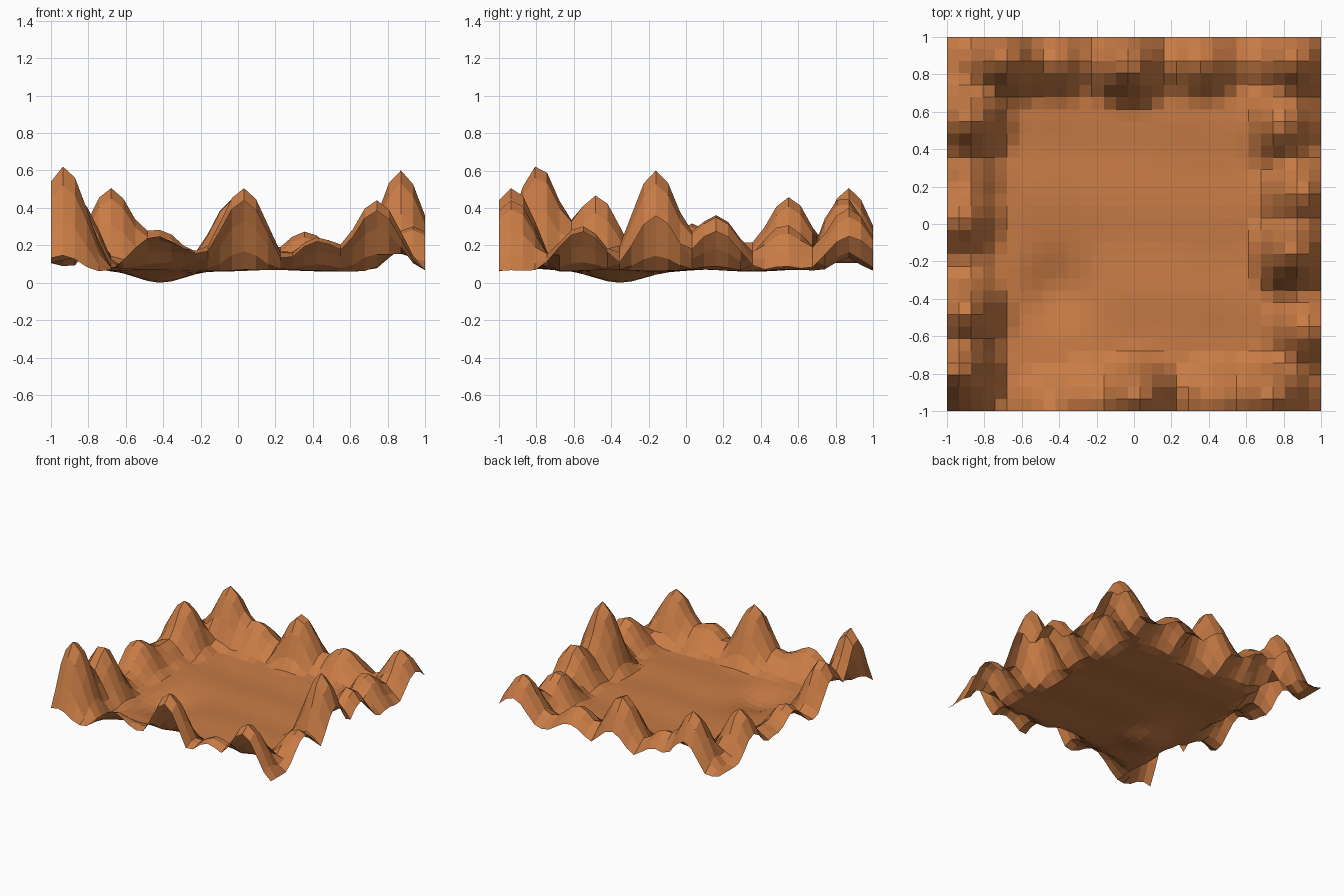
import bpy, bmesh, math

if "Cube" in bpy.data.objects:
    bpy.data.objects.remove(bpy.data.objects["Cube"])

CELLS = 31
FLOOR = 0.06
REACH = 0.28

# Mountain peaks around the rim: x, y, summit height
PEAKS = [
    (-0.93, -0.79, 0.625), (-0.90, -0.48, 0.47), (-0.93, 0.03, 0.31),
    (-0.87, 0.55, 0.45), (-0.68, 0.87, 0.50), (-0.42, 0.87, 0.27),
    (-0.02, 0.84, 0.455), (0.36, 0.87, 0.26), (0.87, 0.87, 0.39),
    (0.78, 0.53, 0.31), (0.90, 0.16, 0.36), (0.87, -0.16, 0.595),
    (0.94, -0.56, 0.30), (0.74, -0.93, 0.44), (0.43, -0.94, 0.24),
    (0.03, -0.93, 0.505), (-0.44, -1.00, 0.25), (-0.24, -0.93, 0.17),
    (-0.90, 0.27, 0.20),
]


def cone(x, y, cx, cy):
    """Rounded hill with a finite foot."""
    d = min(1, math.hypot(x - cx, y - cy) / REACH)
    return 0.5 + 0.5 * math.cos(math.pi * d)


def smooth(a, b, t):
    t = min(1, max(0, (t - a) / (b - a)))
    return t * t * (3 - 2 * t)


def height(x, y):
    # low ridge linking the peaks, dropping again at the outer edge
    r = max(abs(x), abs(y))
    ridge = 0.075 * math.exp(-((r - 0.86) / 0.085) ** 2)
    ridge *= 1 - 0.7 * smooth(0.7, 0.8, -y) * smooth(-0.1, 0.1, -x)
    if x > 0:
        ridge += 0.06 * smooth(0.7, 1.0, x * y)
    else:
        ridge += 0.04 * smooth(0.85, 1.0, -x)
    peaks = sum(((h - FLOOR) * cone(x, y, px, py)) ** 2 for px, py, h in PEAKS)
    rim = math.sqrt(peaks + ridge ** 2) * smooth(0.54, 0.76, r)
    # gentle swells and one hollow in the basin floor
    swell = 0.010 * (1 - smooth(0.6, 0.8, r))
    swell *= 1 + math.sin(5 * x + 7 * y) * math.cos(6 * y - 4 * x)
    return FLOOR + rim + swell


def hollow(x, y):
    return math.exp(-((x + 0.42) ** 2 + (y + 0.35) ** 2) / (2 * 0.13 ** 2))


# Terrain sheet
bm = bmesh.new()
bmesh.ops.create_grid(bm, x_segments=CELLS, y_segments=CELLS, size=1)
for v in bm.verts:
    v.co.z = height(v.co.x, v.co.y) - 0.07 * hollow(v.co.x, v.co.y)
low = min(v.co.z for v in bm.verts)
for v in bm.verts:
    v.co.z -= low * hollow(v.co.x, v.co.y)
mesh = bpy.data.meshes.new("terrain")
bm.to_mesh(mesh)
bm.free()
terrain = bpy.data.objects.new("terrain", mesh)
bpy.context.collection.objects.link(terrain)

# Clay colour
mat = bpy.data.materials.new("clay")
mat.diffuse_color = (0.58, 0.20, 0.06, 1)
mat.use_nodes = True
mat.node_tree.nodes["Principled BSDF"].inputs["Base Color"].default_value = mat.diffuse_color
mesh.materials.append(mat)
